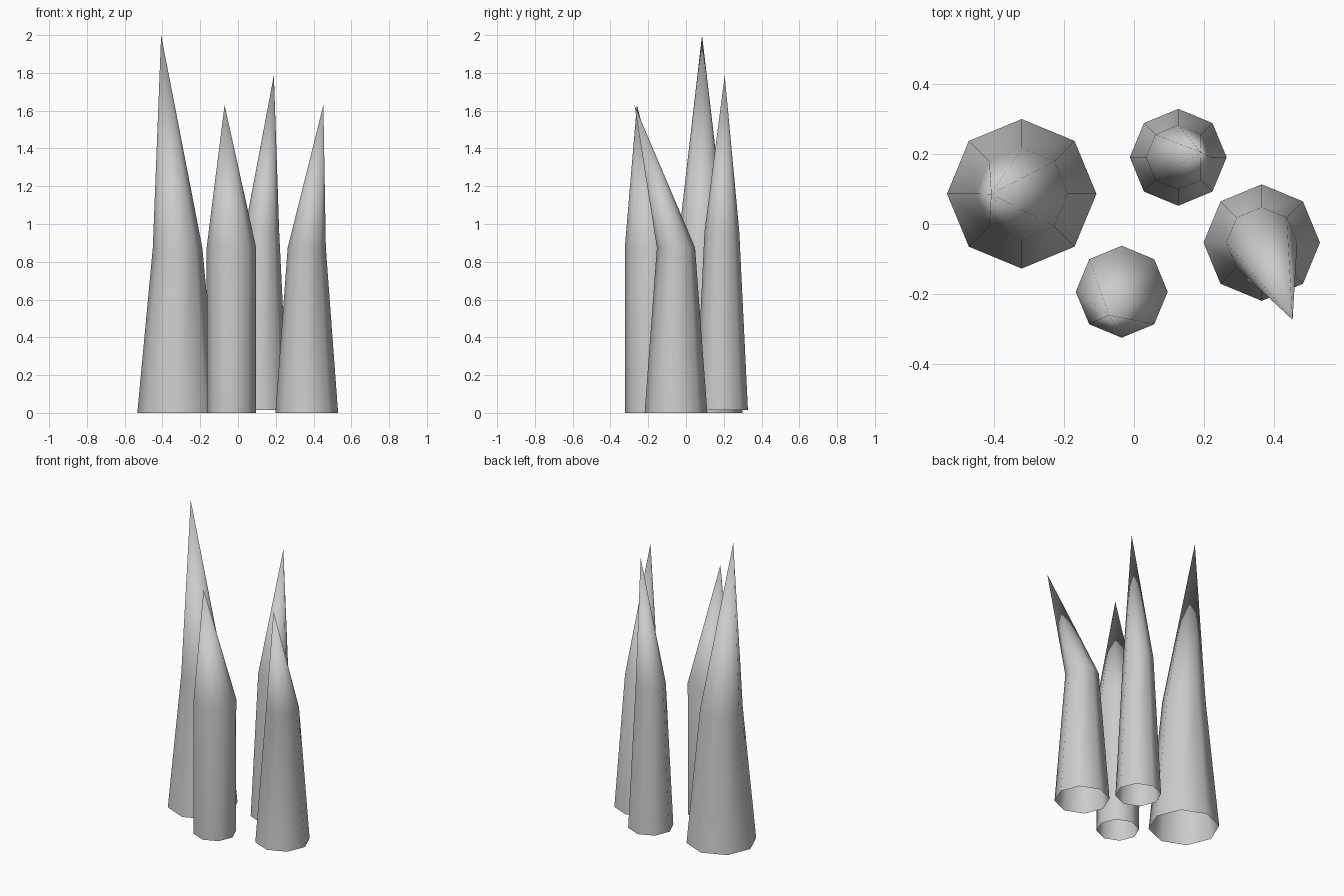
import bpy, bmesh
from math import cos, sin, pi

if "Cube" in bpy.data.objects:
    bpy.data.objects.remove(bpy.data.objects["Cube"])

SIDES = 8


def spike(name, centre, z0, r0, z1, r1, tip):
    """Open-bottomed eight-sided shaft that ends in a leaning point."""
    bm = bmesh.new()
    cx, cy = centre
    low, mid = [
        [bm.verts.new((cx + r * cos(2 * pi * i / SIDES),
                       cy + r * sin(2 * pi * i / SIDES), z)) for i in range(SIDES)]
        for z, r in ((z0, r0), (z1, r1))
    ]
    apex = bm.verts.new(tip)
    for i in range(SIDES):
        j = (i + 1) % SIDES
        bm.faces.new((low[i], low[j], mid[j], mid[i]))
        bm.faces.new((mid[i], mid[j], apex))
    for f in bm.faces:
        f.smooth = True
    mesh = bpy.data.meshes.new(name)
    bm.to_mesh(mesh)
    bm.free()
    obj = bpy.data.objects.new(name, mesh)
    bpy.context.collection.objects.link(obj)
    return obj


# Cluster of four spikes
spike("large_spike", (-0.32, 0.086), 0.0, 0.213, 0.875, 0.131, (-0.407, 0.085, 2.0))
spike("back_spike", (0.126, 0.19), 0.015, 0.138, 0.96, 0.092, (0.19, 0.205, 1.787))
spike("front_spike", (-0.035, -0.193), 0.0, 0.129, 0.875, 0.131, (-0.071, -0.26, 1.63))
spike("right_spike", (0.364, -0.053), 0.0, 0.166, 0.875, 0.101, (0.452, -0.273, 1.63))
